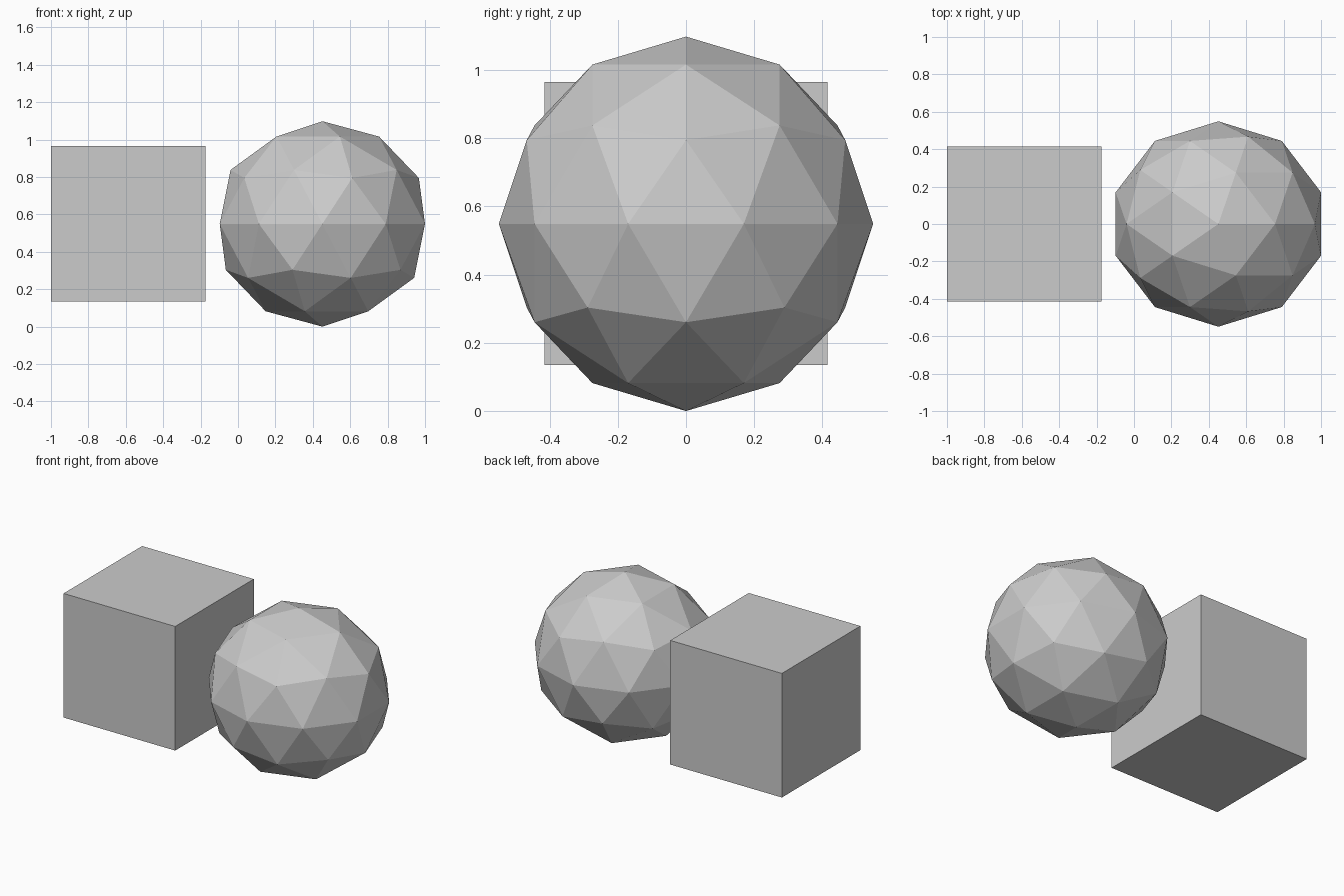
import bpy

if "Cube" in bpy.data.objects:
    bpy.data.objects.remove(bpy.data.objects["Cube"])

# Cube on the left
bpy.ops.mesh.primitive_cube_add(size=1, location=(-0.587, 0, 0.55))
cube = bpy.context.object
cube.name = "cube"
cube.scale = (0.826, 0.83, 0.83)

# Faceted ball on the right, slightly widened so it is equally wide on every axis
bpy.ops.mesh.primitive_ico_sphere_add(subdivisions=2, radius=1, location=(0.451, 0, 0.549))
ball = bpy.context.object
ball.name = "faceted_ball"
ball.scale = (0.577, 0.549, 0.549)
